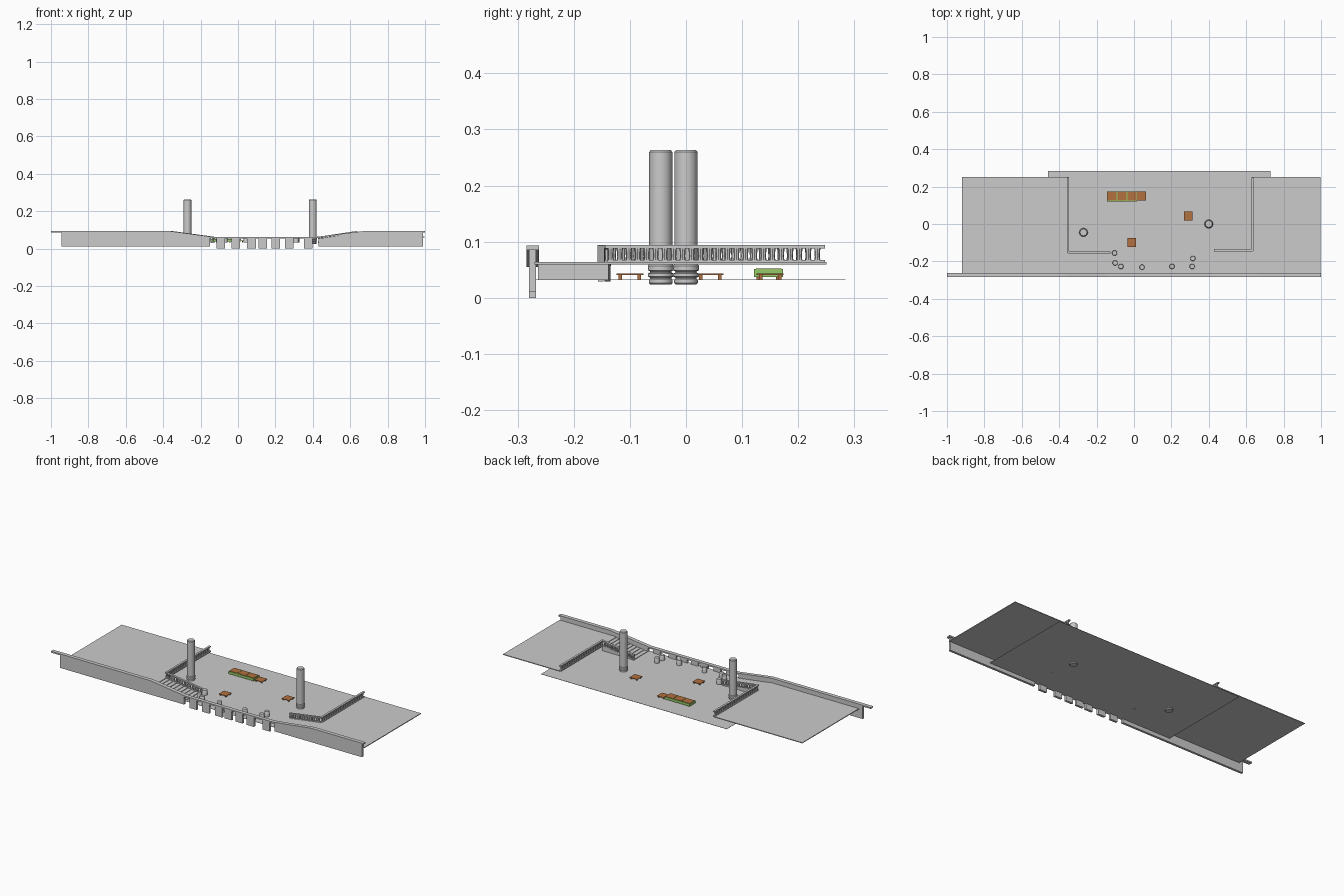
import bpy, bmesh, math

if "Cube" in bpy.data.objects:
    bpy.data.objects.remove(bpy.data.objects["Cube"])

FLOOR, UPPER = 0.033, 0.064


def material(name, rgb):
    m = bpy.data.materials.new(name)
    m.diffuse_color = (*rgb, 1)
    m.use_nodes = True
    m.node_tree.nodes["Principled BSDF"].inputs["Base Color"].default_value = m.diffuse_color
    return m


BROWN = material("terracotta", (0.45, 0.16, 0.05))
GREEN = material("green", (0.30, 0.60, 0.14))


def finish(name, bm, mat=None, smooth=False):
    bmesh.ops.recalc_face_normals(bm, faces=bm.faces)
    me = bpy.data.meshes.new(name)
    bm.to_mesh(me)
    bm.free()
    ob = bpy.data.objects.new(name, me)
    bpy.context.collection.objects.link(ob)
    if mat:
        me.materials.append(mat)
    if smooth:
        bpy.context.view_layer.objects.active = ob
        ob.select_set(True)
        bpy.ops.object.shade_smooth_by_angle(angle=math.radians(35))
        ob.select_set(False)
    return ob


def add_prism(bm, pts, y0, y1):
    """Extrude an x-z outline along y."""
    a = [bm.verts.new((x, y0, z)) for x, z in pts]
    b = [bm.verts.new((x, y1, z)) for x, z in pts]
    n = len(pts)
    bm.faces.new(a)
    bm.faces.new(b[::-1])
    for i in range(n):
        j = (i + 1) % n
        bm.faces.new((a[i], b[i], b[j], a[j]))


def add_box(bm, x0, x1, y0, y1, z0, z1):
    add_prism(bm, [(x0, z0), (x1, z0), (x1, z1), (x0, z1)], y0, y1)


def box(name, *dims, mat=None):
    bm = bmesh.new()
    add_box(bm, *dims)
    return finish(name, bm, mat)


def prism(name, pts, y0, y1):
    bm = bmesh.new()
    add_prism(bm, pts, y0, y1)
    return finish(name, bm)


def band(path, low, high):
    """Closed outline of a strip following an x-z path."""
    return [(x, z + low) for x, z in path] + [(x, z + high) for x, z in reversed(path)]


def add_lathe(bm, x, y, profile, sides):
    rings = [[bm.verts.new((x + r * math.cos(2 * math.pi * i / sides),
                            y + r * math.sin(2 * math.pi * i / sides), z))
              for i in range(sides)] for r, z in profile]
    bm.faces.new(rings[0][::-1])
    bm.faces.new(rings[-1])
    for a, b in zip(rings, rings[1:]):
        for i in range(sides):
            j = (i + 1) % sides
            bm.faces.new((a[i], a[j], b[j], b[i]))


# Floors: sunken plaza and two raised terraces
box("plaza_floor", -0.46, 0.73, -0.28, 0.284, 0.0315, FLOOR)
box("left_terrace", -0.92, -0.35, -0.27, 0.25, 0.0595, UPPER)
box("right_terrace", 0.632, 0.997, -0.27, 0.25, 0.0595, UPPER)

# Front parapet walls, following the stair slope
prism("left_parapet", [(-0.945, 0.01), (-0.15, 0.01), (-0.15, 0.058),
                       (-0.36, 0.087), (-0.945, 0.087)], -0.280, -0.267)
prism("right_parapet", [(0.43, 0.01), (0.99, 0.01), (0.99, 0.087),
                        (0.67, 0.087), (0.43, 0.054)], -0.280, -0.267)
rail_path = [(-1, 0.085), (-0.36, 0.085), (-0.14, 0.055),
             (0.42, 0.055), (0.67, 0.085), (1, 0.085)]
prism("front_handrail", band(rail_path, 0, 0.008), -0.284, -0.262)

# Square piers beneath the centre of the front handrail
bm = bmesh.new()
for x in (-0.092, -0.011, 0.072, 0.133, 0.202, 0.275, 0.376):
    add_box(bm, x - 0.023, x + 0.023, -0.280, -0.267, 0, 0.056)
finish("front_piers", bm)


# Stairs from each terrace to the plaza
def stairs(name, x_top, x_bottom, y1, steps=9):
    run = (x_bottom - x_top) / steps
    rise = (UPPER - FLOOR) / (steps + 1)
    pts = [(x_top, FLOOR)]
    for i in range(steps):
        z = UPPER - rise * (i + 1)
        pts += [(x_top + run * i, z), (x_top + run * (i + 1), z)]
    pts.append((x_bottom, FLOOR))
    prism(name, pts, -0.264, y1)


stairs("left_stairs", -0.352, -0.14, -0.15)
stairs("right_stairs", 0.634, 0.43, -0.138)


# Balustrades: a level run beside the opening and a sloping run by the stairs
def balustrade(side, x, x_end, y_front, y_back=0.248):
    base, top = UPPER, 0.088
    box(side + "_level_plinth", x - 0.006, x + 0.006, y_front, y_back, 0.06, 0.067)
    box(side + "_level_rail", x - 0.006, x + 0.006, y_front - 0.004, y_back, top, 0.094)
    slope = [(x, 0), (x_end, -0.031)]
    prism(side + "_stair_plinth", band(slope, base - 0.004, base + 0.003),
          y_front - 0.005, y_front + 0.005)
    prism(side + "_stair_rail", band(slope, top, top + 0.006),
          y_front - 0.006, y_front + 0.006)
    bm = bmesh.new()
    shape = [(0.0055, 0), (0.0045, 0.35), (0.0055, 1)]
    count = 24
    for i in range(count):
        y = y_front + 0.006 + (y_back - 0.02 - y_front) * i / (count - 1)
        add_lathe(bm, x, y, [(r, base + 0.002 + t * 0.0225) for r, t in shape], 8)
    count = 13
    for i in range(1, count + 1):
        t = i / (count + 0.4)
        add_lathe(bm, x + (x_end - x) * t, y_front,
                  [(r, base - 0.031 * t + 0.001 + h * 0.024) for r, h in shape], 8)
    finish(side + "_balusters", bm, smooth=True)


balustrade("left", -0.353, -0.125, -0.152)
balustrade("right", 0.633, 0.428, -0.140)

# Tall columns with ringed bases
column = [(0.019, 0.024), (0.021, 0.026), (0.021, 0.032), (0.019, 0.034),
          (0.019, 0.036), (0.023, 0.038), (0.023, 0.043), (0.019, 0.045),
          (0.019, 0.047), (0.023, 0.049), (0.023, 0.057), (0.0205, 0.060),
          (0.0205, 0.260), (0.018, 0.263)]
for side, x, y in (("left", -0.27, -0.045), ("right", 0.4, 0.0)):
    bm = bmesh.new()
    add_lathe(bm, x, y, column, 32)
    finish(side + "_column", bm, smooth=True)

# Round bollards near the front edge
bm = bmesh.new()
for x, y in ((-0.104, -0.155), (-0.101, -0.208), (-0.07, -0.227), (0.043, -0.231),
             (0.203, -0.227), (0.311, -0.227), (0.315, -0.184)):
    add_lathe(bm, x, y, [(0.014, FLOOR), (0.014, 0.059), (0.012, 0.062)], 20)
finish("bollards", bm, smooth=True)


# Low tables
def table(name, x, y, half=0.024, z=0.041):
    box(name + "_top", x - half, x + half, y - half, y + half, z, z + 0.002, mat=BROWN)
    bm = bmesh.new()
    for sx in (-1, 1):
        for sy in (-1, 1):
            lx, ly = x + sx * 0.017, y + sy * 0.017
            add_box(bm, lx - 0.003, lx + 0.003, ly - 0.003, ly + 0.003, FLOOR, z)
    finish(name + "_legs", bm, BROWN)


table("front_table", -0.012, -0.100)
table("right_table", 0.290, 0.043)
table("back_table", 0.041, 0.150)

# Green block seat with three brown pads, on short feet
box("green_seat", -0.145, 0.016, 0.121, 0.173, 0.037, 0.051, mat=GREEN)
for i in range(3):
    x = -0.118 + i * 0.0535
    box(f"seat_pad_{i + 1}", x - 0.0245, x + 0.0245, 0.125, 0.170, 0.051, 0.0525, mat=BROWN)
bm = bmesh.new()
for x in (-0.135, -0.085, -0.045, 0.006):
    for y in (0.13, 0.164):
        add_box(bm, x - 0.004, x + 0.004, y - 0.004, y + 0.004, FLOOR, 0.037)
finish("seat_feet", bm, BROWN)
